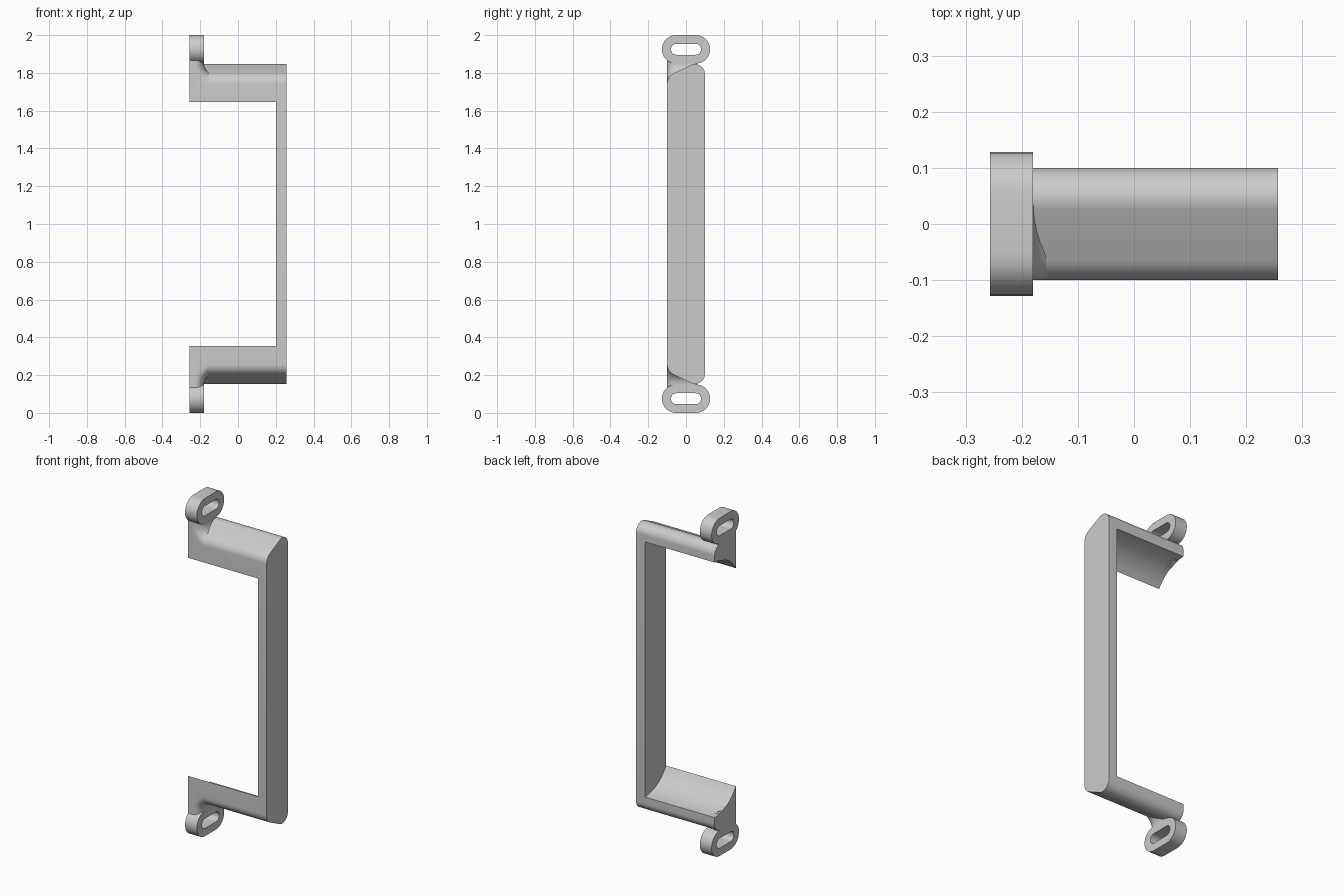
import bpy, bmesh, math
from math import sin, cos, pi

cube = bpy.data.objects.get("Cube")
if cube:
    bpy.data.objects.remove(cube)

grey = bpy.data.materials.new("plain grey")
grey.use_nodes = True
grey.diffuse_color = (0.6, 0.6, 0.6, 1)
grey.node_tree.nodes["Principled BSDF"].inputs["Base Color"].default_value = (0.6, 0.6, 0.6, 1)

# Heights are measured from the middle of the handle, at z = 1
LEFT, RIGHT, STEM, TAB = -0.257, 0.257, 0.2, -0.18


def loft(name, rows, closed=False, mirror=True):
    """Skin a series of matching closed loops; closed joins last to first."""
    bm = bmesh.new()
    loops = [[bm.verts.new(p) for p in row] for row in rows]
    n = len(loops[0])
    pairs = list(zip(loops, loops[1:]))
    if closed:
        pairs.append((loops[-1], loops[0]))
    for a, b in pairs:
        for i in range(n):
            j = (i + 1) % n
            bm.faces.new((a[i], a[j], b[j], b[i]))
    if not closed:
        bm.faces.new(loops[0])
        bm.faces.new(loops[-1][::-1])
    bmesh.ops.recalc_face_normals(bm, faces=bm.faces)
    mesh = bpy.data.meshes.new(name)
    bm.to_mesh(mesh)
    bm.free()
    mesh.materials.append(grey)
    ob = bpy.data.objects.new(name, mesh)
    ob.location.z = 1
    bpy.context.collection.objects.link(ob)
    if mirror:
        mod = ob.modifiers.new("Mirror", "MIRROR")
        mod.use_axis = (False, False, True)
        mod.use_mirror_merge = False
    bpy.ops.object.select_all(action="DESELECT")
    ob.select_set(True)
    bpy.context.view_layer.objects.active = ob
    bpy.ops.object.shade_smooth_by_angle(angle=math.radians(35))
    return ob


def extrude(profile, x):
    return [(x, y, z) for y, z in profile]


def arc(cy, cz, r, a0, a1, steps):
    angles = [math.radians(a0 + (a1 - a0) * i / steps) for i in range(steps + 1)]
    return [(cy + r * cos(a), cz + r * sin(a)) for a in angles]


# Outer skin of the section: rounded front edge, slope, rounded back edge
outer = arc(-0.042, 0.744, 0.058, 180, 113, 8) + arc(0.047, 0.793, 0.053, 113, 0, 12)

# Grip plate
plate = outer + [(y, -z) for y, z in reversed(outer)]
loft("grip_plate", [extrude(plate, STEM), extrude(plate, RIGHT)], mirror=False)

# Arms with a hollow curved underside
hollow = arc(0.1, 0.518, 0.237, 90, 147.5, 14)
loft("arms", [extrude(outer + hollow, x) for x in (LEFT, STEM)])


# Mounting tabs with a long slot
def stadium(r, half, x):
    pts = arc(half, 0.925, r, -90, 90, 16) + arc(-half, 0.925, r, 90, 270, 16)
    return extrude(pts, x)


loft("mounting_tabs", [stadium(0.075, 0.053, LEFT), stadium(0.075, 0.053, TAB),
                       stadium(0.029, 0.051, TAB), stadium(0.029, 0.051, LEFT)], closed=True)

# Necks under the tabs
neck = [(-0.1, 0.7), (0.06, 0.75), (0.06, 0.856), (-0.06, 0.87), (-0.1, 0.866)]
loft("tab_necks", [extrude(neck, x) for x in (LEFT, -0.225)])

# Hollow fillets that sweep the rounded front edge from arm to neck
edge = [(-0.042 - 0.058 * cos(a), 0.048 * (1 - sin(a))) for a in
        [pi / 2 * i / 6 for i in range(7)]] + [(0.05, 0)]
path = [(TAB, 0.87, pi)] + [(-0.12 + 0.06 * cos(a), 0.85 + 0.06 * sin(a), a) for a in
                            [pi + pi / 2 * i / 10 for i in range(11)]]
rows = []
for x, z, a in path:
    row = [(x + d * cos(a), y, z + d * sin(a)) for y, d in edge]
    rows.append(row + [(-0.25, 0.05, 0.74), (-0.25, -0.1, 0.74)])
loft("neck_fillets", rows)
